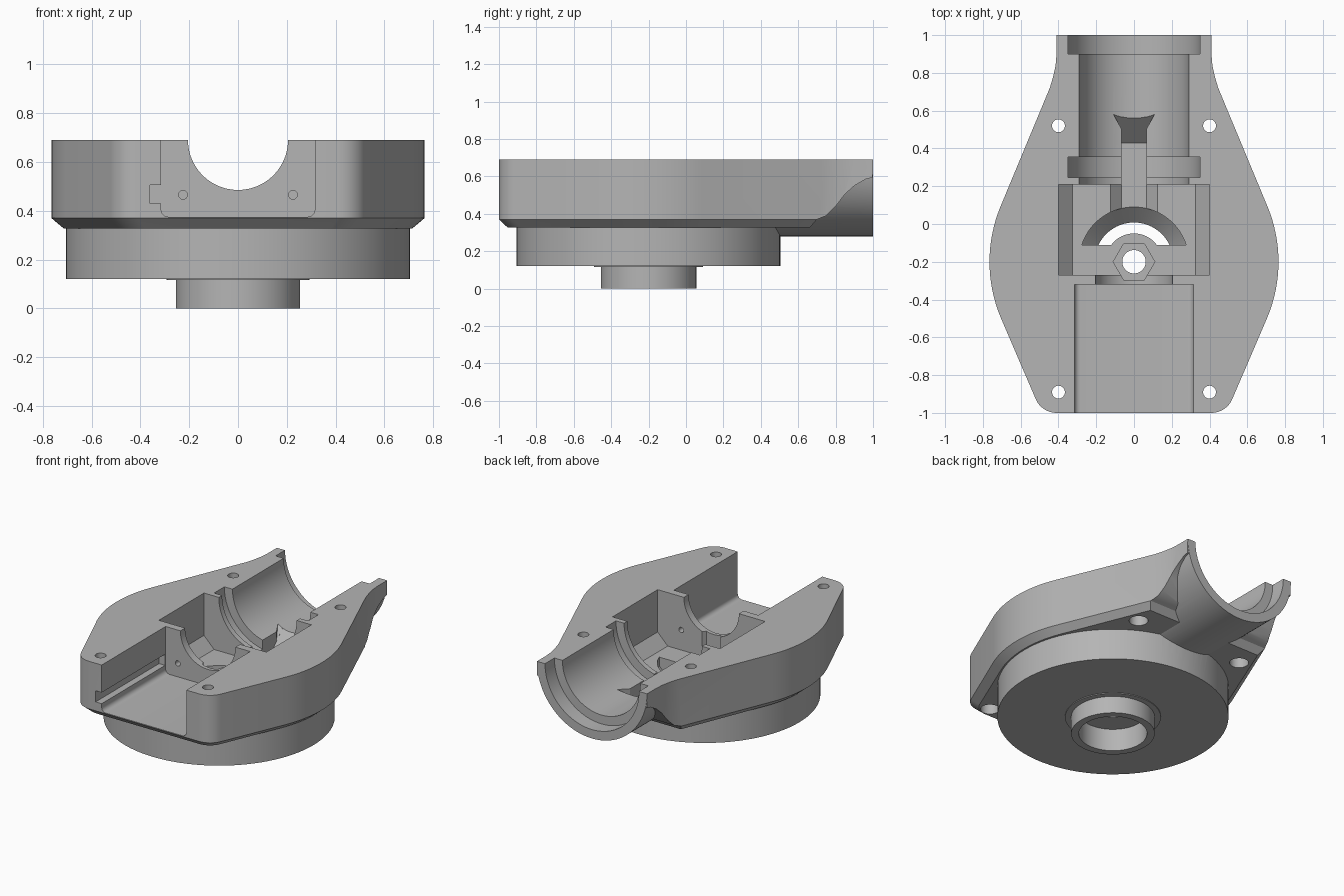
import bpy
import bmesh
from math import cos, sin, pi, radians

cube = bpy.data.objects.get("Cube")
if cube:
    bpy.data.objects.remove(cube)

grey = bpy.data.materials.new("plain_grey")
grey.use_nodes = True
colour = (0.46, 0.46, 0.46, 1)
grey.diffuse_color = colour
grey.node_tree.nodes["Principled BSDF"].inputs["Base Color"].default_value = colour

HUB_Y = -0.2     # centre of the round base
AXIS_Z = 0.69    # height of the parting face and bore axis
TOP = 0.9        # cutters reach above the part


def loft(name, rings):
    """Solid skin through equal-length rings, closed by end caps."""
    bm = bmesh.new()
    rows = [[bm.verts.new(p) for p in ring] for ring in rings]
    for a, b in zip(rows, rows[1:]):
        for i in range(len(a)):
            j = (i + 1) % len(a)
            bm.faces.new((a[i], a[j], b[j], b[i]))
    bm.faces.new(rows[0])
    bm.faces.new(rows[-1])
    bmesh.ops.recalc_face_normals(bm, faces=bm.faces[:])
    mesh = bpy.data.meshes.new(name)
    bm.to_mesh(mesh)
    bm.free()
    mesh.materials.append(grey)
    obj = bpy.data.objects.new(name, mesh)
    bpy.context.collection.objects.link(obj)
    return obj


def upright(name, profile, x=0.0, y=HUB_Y, n=96):
    """Round solid about a vertical axis from (radius, z) pairs."""
    turns = [2 * pi * i / n for i in range(n)]
    return loft(name, [[(x + r * cos(t), y + r * sin(t), z) for t in turns]
                       for r, z in profile])


def lying(name, profile, x=0.0, z=AXIS_Z, n=96):
    """Round solid about an axis along y from (radius, y) pairs."""
    turns = [2 * pi * i / n for i in range(n)]
    return loft(name, [[(x + r * cos(t), y, z + r * sin(t)) for t in turns]
                       for r, y in profile])


def along_y(name, xz, y0, y1):
    return loft(name, [[(x, y, z) for x, z in xz] for y in (y0, y1)])


def along_x(name, yz, half):
    return loft(name, [[(x, y, z) for y, z in yz] for x in (-half, half)])


def combine(target, tool, operation="DIFFERENCE"):
    mod = target.modifiers.new("combine", "BOOLEAN")
    mod.operation = operation
    mod.solver = "EXACT"
    mod.object = tool
    bpy.context.view_layer.objects.active = target
    bpy.ops.object.modifier_apply(modifier=mod.name)
    bpy.data.objects.remove(tool)


def arc(cx, cy, r, start, end, steps):
    out = []
    for i in range(steps + 1):
        t = radians(start + (end - start) * i / steps)
        out.append((cx + r * cos(t), cy + r * sin(t)))
    return out


# Flange plate: mirrored outline with a chamfered underside
side = arc(0.41, -0.88, 0.12, -90, -22.6, 8) + arc(0, HUB_Y, 0.765, -22.6, 22.6, 16)
side += [(0.446, 0.72), (0.428, 0.78), (0.415, 0.84), (0.41, 0.9), (0.41, 0.998)]
outline = side + [(-x, y) for x, y in reversed(side)]
housing = loft("gear_housing", [[(x * s, y * t, z) for x, y in outline]
                                for s, t, z in ((0.935, 0.955, 0.328),
                                                (1, 1, 0.37), (1, 1, AXIS_Z))])

# Plate underside sweeps up into the round neck
combine(housing, along_x("neck_sweep", [
    (0.64, 0.2), (0.64, 0.3), (0.7, 0.37), (0.75, 0.39), (0.8, 0.44), (0.85, 0.505),
    (0.9, 0.55), (0.96, 0.585), (1.1, 0.62), (1.1, 0.2)], 1))

# Half-round neck
neck = lying("neck", [(0.41, 0.42), (0.41, 1.0)])
combine(neck, along_y("neck_top", [(-1, AXIS_Z), (1, AXIS_Z), (1, 2), (-1, 2)], 0, 2))
combine(housing, neck, "UNION")

# Round base with output boss
base = upright("round_base", [(0.255, 0), (0.255, 0.115), (0.292, 0.115),
                              (0.292, 0.12), (0.705, 0.12), (0.705, 0.4)])
combine(housing, base, "UNION")

# Motor bay, open at the front, with a wire groove in one wall
bay = arc(-0.285, 0.405, 0.03, 180, 270, 6) + arc(0.285, 0.405, 0.03, 270, 360, 6)
combine(housing, along_y("motor_bay", bay + [(0.315, TOP), (-0.315, TOP)], -1.1, -0.32))
combine(housing, along_y("wire_groove", [
    (-0.36, 0.43), (-0.28, 0.43), (-0.28, 0.505), (-0.36, 0.505)], -1.1, -0.325))

# Gear chamber with sloped lower walls
combine(housing, along_y("gear_chamber", [
    (-0.4, TOP), (-0.4, 0.405), (-0.325, 0.33),
    (0.325, 0.33), (0.4, 0.405), (0.4, TOP)], -0.27, 0.21))

# Saddle and screw holes in the wall between bay and chamber
combine(housing, lying("wall_saddle", [(0.205, -0.4), (0.205, -0.2)]))
for sx in (-1, 1):
    combine(housing, lying("wall_hole", [(0.018, -0.4), (0.018, -0.2)],
                           x=sx * 0.225, z=0.465, n=24))

# Stepped bore through the neck
combine(housing, lying("neck_bore", [
    (0.29, 0.1), (0.29, 0.245), (0.35, 0.245), (0.35, 0.355),
    (0.29, 0.355), (0.29, 0.9), (0.35, 0.9), (0.35, 1.1)]))

# Central channel with sloped sides and a flared ramp end
combine(housing, along_y("channel_sides", [
    (-0.135, 0.34), (-0.065, 0.27), (0.065, 0.27), (0.135, 0.34)], 0, 0.21))
combine(housing, along_x("channel", [
    (0, 0.27), (0.43, 0.27), (0.6, 0.44), (0.6, 0.6), (0, 0.6)], 0.065))
combine(housing, loft("channel_flare", [
    [(-w, y, z), (w, y, z), (w, y, 0.6), (-w, y, 0.6)]
    for w, y, z in ((0.064, 0.5, 0.341), (0.12, 0.6, 0.441))]))

# Crescent opening around the hub
crescent = upright("crescent", [(0.208, 0.1), (0.208, 0.19), (0.29, 0.27), (0.29, 0.35)])
combine(crescent, upright("hub", [(0.15, 0), (0.15, 0.5)]))
combine(crescent, along_y("hub_shelf", [(-1, 0), (1, 0), (1, 0.5), (-1, 0.5)], -1, -0.11))
combine(housing, crescent)

# Boss recess, shaft hole and hexagonal nut seat
combine(housing, upright("boss_recess", [(0.208, -0.1), (0.208, 0.15)]))
combine(housing, upright("shaft_hole", [(0.062, -0.1), (0.062, 0.5)], n=48))
combine(housing, upright("nut_seat", [(0.11, 0.24), (0.11, 0.5)], n=6))

# Bolt holes, counterbored from below
for x in (-0.4, 0.4):
    for y in (-0.89, 0.52):
        combine(housing, upright("bolt_hole", [
            (0.058, 0.2), (0.058, 0.41), (0.034, 0.41), (0.034, TOP)], x, y, 40))

bpy.ops.object.select_all(action="DESELECT")
housing.select_set(True)
bpy.context.view_layer.objects.active = housing
bpy.ops.object.shade_smooth_by_angle(angle=radians(25))
